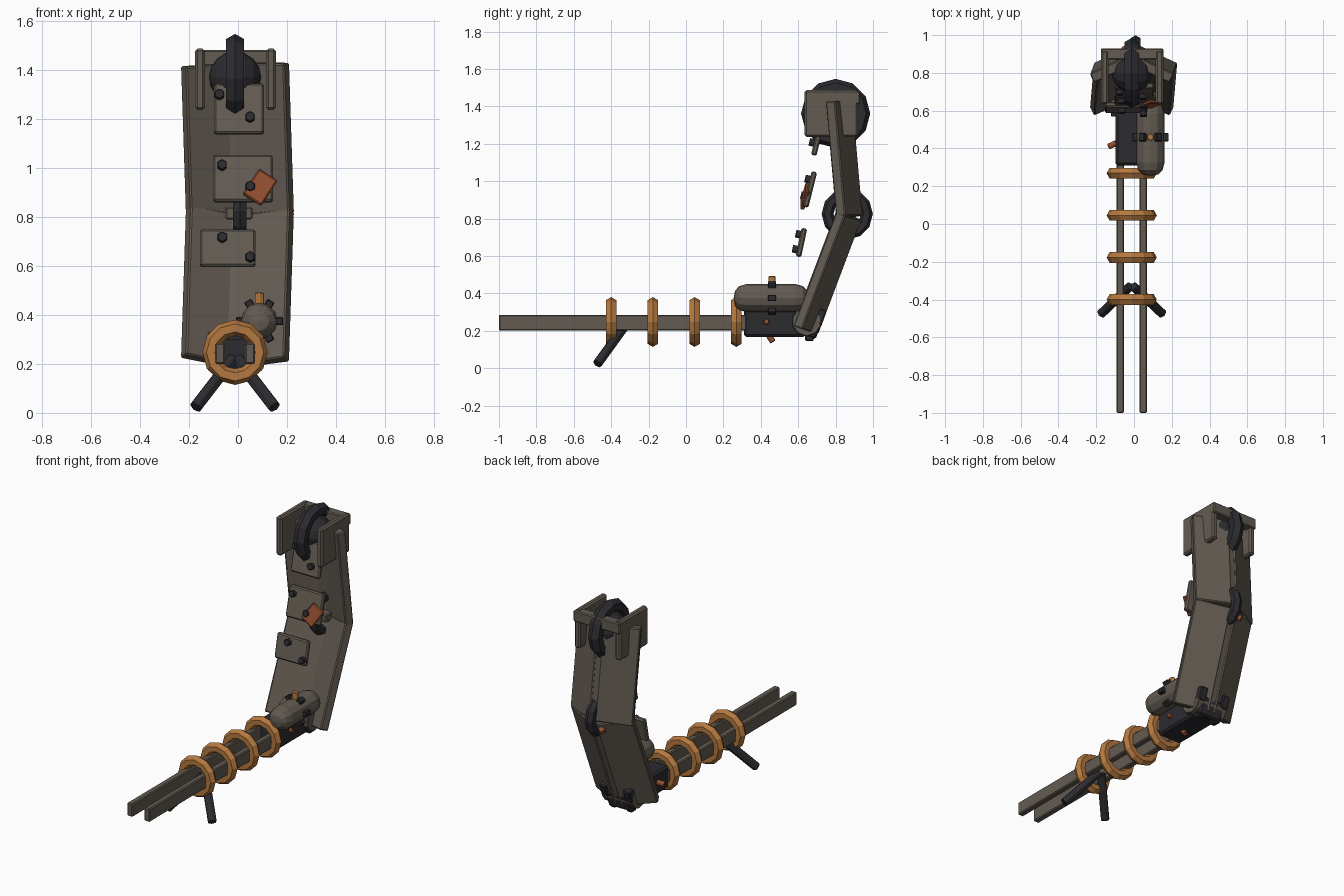
import bpy, math
from mathutils import Vector, Matrix, Euler

if "Cube" in bpy.data.objects:
    bpy.data.objects.remove(bpy.data.objects["Cube"])

def mat(name, c):
    m = bpy.data.materials.new(name)
    m.diffuse_color = (*c, 1)
    m.use_nodes = True
    m.node_tree.nodes["Principled BSDF"].inputs["Base Color"].default_value = m.diffuse_color
    return m

STEEL = mat("worn_steel", (0.125, 0.105, 0.085))
DARK = mat("dark_metal", (0.025, 0.025, 0.03))
COPPER = mat("copper", (0.46, 0.19, 0.05))
RUST = mat("rust", (0.30, 0.08, 0.03))
CX = -0.012  # centre line of the weapon
rad = math.radians

def finish(name, m, bevel=0.0):
    o = bpy.context.object
    o.name = name
    o.data.materials.append(m)
    if bevel:
        b = o.modifiers.new("bevel", 'BEVEL')
        b.width, b.segments = bevel, 1
    return o

def box(name, loc, size, m, rot=(0, 0, 0), bevel=0.006):
    bpy.ops.mesh.primitive_cube_add(size=1)
    o = finish(name, m, bevel)
    o.data.transform(Matrix.Diagonal((*size, 1)))
    o.location, o.rotation_euler = loc, rot
    return o

def rod(name, a, b, r, m, sides=6, bevel=0.004):
    a, b = Vector(a), Vector(b)
    bpy.ops.mesh.primitive_cylinder_add(vertices=sides, radius=r, depth=(b - a).length,
        location=(a + b) / 2, rotation=(b - a).to_track_quat('Z', 'Y').to_euler())
    return finish(name, m, bevel)

def ring(name, loc, R, r, rot, m, n=12):
    bpy.ops.mesh.primitive_torus_add(major_segments=n, minor_segments=6, major_radius=R,
        minor_radius=r, location=loc, rotation=rot)
    return finish(name, m)

# twin rails, coils and bipod
for s in (-1, 1):
    box("rail", (CX + s * 0.061, -0.335, 0.243), (0.04, 1.33, 0.085), STEEL)
    rod("bipod_leg", (CX + s * 0.008, -0.33, 0.222), (CX + s * 0.162, -0.475, 0.022), 0.028, DARK)
for i in range(4):
    ring("coil", (CX, -0.4 + i * 0.223, 0.247), 0.1, 0.033, (rad(90), 0, 0), COPPER)

# receiver body with pins
box("receiver", (CX, 0.475, 0.24), (0.17, 0.33, 0.145), DARK, bevel=0.012)
rod("side_pin_left", (-0.09, 0.43, 0.25), (-0.135, 0.41, 0.24), 0.018, RUST)
rod("side_pin_right", (0.06, 0.43, 0.25), (0.09, 0.43, 0.25), 0.018, RUST)
rod("trigger_pin", (CX, 0.44, 0.18), (CX, 0.465, 0.14), 0.018, RUST)

# pressure tank: lathed capsule along y
TX, TZ = 0.087, 0.375
prof = [(0, 0.255), (0.04, 0.262), (0.064, 0.285), (0.075, 0.325),
        (0.075, 0.585), (0.064, 0.625), (0.04, 0.648), (0, 0.655)]
n = 12
verts, faces = [], []
for r, y in prof:
    for k in range(n):
        a = 2 * math.pi * k / n
        verts.append((TX + r * math.cos(a), y, TZ + r * math.sin(a)))
for j in range(len(prof) - 1):
    for k in range(n):
        faces.append((j * n + k, (j + 1) * n + k, (j + 1) * n + (k + 1) % n, j * n + (k + 1) % n))
me = bpy.data.meshes.new("tank")
me.from_pydata(verts, [], faces)
tank = bpy.data.objects.new("tank", me)
bpy.context.collection.objects.link(tank)
me.materials.append(STEEL)
for k in range(6):
    a = k * math.pi / 3
    box("tank_clamp", (TX + 0.08 * math.cos(a), 0.46, TZ + 0.08 * math.sin(a)),
        (0.032, 0.045, 0.034), DARK, (0, -a, 0), 0.004)
rod("tank_valve", (TX, 0.46, 0.43), (TX, 0.46, 0.492), 0.021, COPPER)

# base hinge
rod("hinge_drum", (CX - 0.11, 0.645, 0.25), (CX + 0.11, 0.645, 0.25), 0.08, STEEL, 10)
box("hinge_block", (CX, 0.665, 0.225), (0.17, 0.1, 0.12), DARK, (rad(-20), 0, 0), 0.012)
for s in (-1, 1):
    box("hinge_lug", (CX + s * 0.085, 0.715, 0.275), (0.05, 0.05, 0.085), DARK, (rad(-20), 0, 0))
    box("hinge_foot", (CX + s * 0.06, 0.66, 0.165), (0.04, 0.045, 0.04), DARK)

# folded shield segments: two wings in a shallow V plus a spine
def segment(name, a, b, v=25):
    a, b = Vector(a), Vector(b)
    up = (b - a).normalized()
    back = Vector((0, 1, 0))
    back = (back - up * back.dot(up)).normalized()
    right = back.cross(up)
    base = Matrix((right, back, up)).transposed().to_4x4()
    base.translation = (a + b) / 2
    L = (b - a).length
    t, w = 0.055, 0.225
    for s in (-1, 1):
        o = box(name + "_wing", (0, 0, 0), (w, t, L), STEEL)
        o.data.transform(Matrix.Translation((s * (w / 2 + 0.008), 0, 0)))
        o.matrix_world = base @ Matrix.Translation((0, 0.1, 0)) @ Matrix.Rotation(rad(-s * v), 4, 'Z')
    o = box(name + "_spine", (0, 0, 0), (0.075, 0.06, L * 0.96), STEEL)
    o.matrix_world = base @ Matrix.Translation((0, 0.085, 0))

segment("lower_shield", (-0.012, 0.595, 0.225), (0.008, 0.825, 0.835))
segment("upper_shield", (0.008, 0.825, 0.805), (-0.012, 0.77, 1.42))

# elbow wheel
ring("elbow_wheel", (0.008, 0.862, 0.825), 0.105, 0.032, (0, rad(90), 0), DARK)
box("elbow_block", (0.004, 0.85, 0.815), (0.11, 0.07, 0.05), STEEL)
rod("elbow_pin", (-0.03, 0.91, 0.765), (-0.06, 0.93, 0.75), 0.02, RUST)

# head yoke with wheel
for s in (-1, 1):
    box("yoke_cheek", (-0.01 + s * 0.145, 0.777, 1.362), (0.04, 0.285, 0.25), STEEL, bevel=0.01)
box("yoke_bridge", (-0.01, 0.9, 1.447), (0.33, 0.06, 0.07), STEEL)
ring("head_wheel", (CX, 0.8, 1.362), 0.142, 0.043, (0, rad(90), 0), DARK)
bpy.ops.mesh.primitive_uv_sphere_add(segments=12, ring_count=8, radius=0.106,
                                     location=(CX, 0.8, 1.37), rotation=(0, rad(90), 0))
finish("head_hub", DARK)

# floating armour panels, each with two hex bolts
def panel(name, loc, w, h, tilt, bolts):
    R = Euler((rad(-tilt), 0, 0)).to_matrix()
    c = Vector(loc)
    box(name, c, (w, 0.03, h), STEEL, (rad(-tilt), 0, 0), 0.008)
    for x, z in bolts:
        rod(name + "_bolt", c + R @ Vector((x, 0.01, z)), c + R @ Vector((x, -0.04, z)), 0.022, DARK, bevel=0.003)

panel("armour_top", (0.004, 0.708, 1.24), 0.205, 0.21, 14, [(-0.08, 0.055), (0.045, -0.04)])
panel("armour_mid", (0.02, 0.663, 0.956), 0.245, 0.195, 14, [(-0.085, 0.05), (0.03, -0.04)])
panel("armour_low", (-0.042, 0.617, 0.672), 0.225, 0.155, 12, [(-0.022, 0.04), (0.092, -0.042)])
box("rust_patch", (0.09, 0.636, 0.92), (0.09, 0.022, 0.125), RUST, (rad(-14), rad(33), 0))
